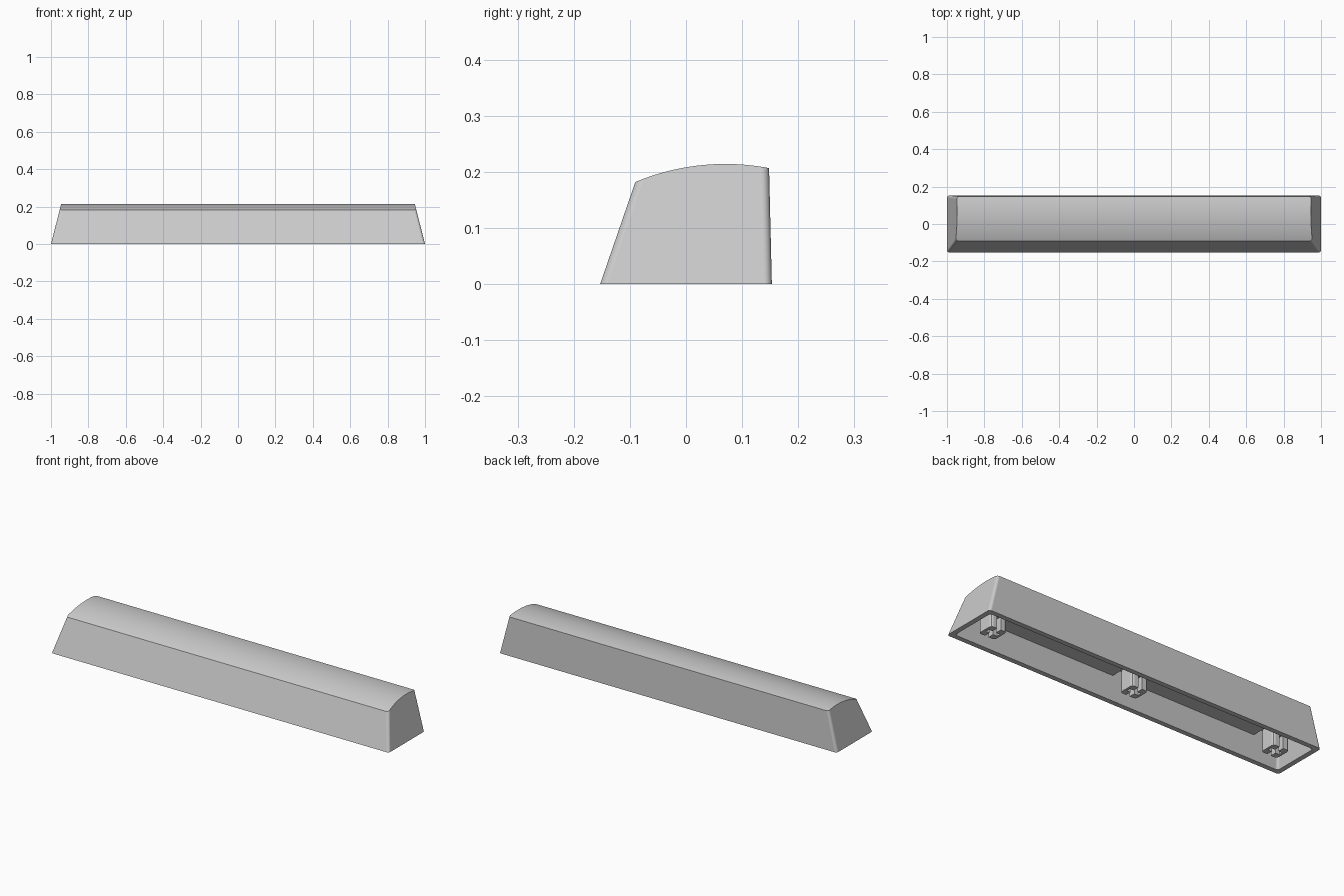
import bpy, bmesh, math

if "Cube" in bpy.data.objects:
    bpy.data.objects.remove(bpy.data.objects["Cube"])

grey = bpy.data.materials.new("light_grey_plastic")
grey.use_nodes = True
GREY = (0.6, 0.6, 0.6, 1)
grey.diffuse_color = GREY
grey.node_tree.nodes["Principled BSDF"].inputs["Base Color"].default_value = GREY


def finish(name, bm):
    bmesh.ops.recalc_face_normals(bm, faces=bm.faces[:])
    mesh = bpy.data.meshes.new(name)
    bm.to_mesh(mesh)
    bm.free()
    mesh.materials.append(grey)
    ob = bpy.data.objects.new(name, mesh)
    bpy.context.collection.objects.link(ob)
    return ob


def rounded_rect(x, y0, y1, r, steps=6):
    """Outline of a rectangle with rounded corners, counter-clockwise."""
    corners = [(x, y1), (-x, y1), (-x, y0), (x, y0)]
    pts = []
    for i, (cx, cy) in enumerate(corners):
        cx -= math.copysign(r, cx)
        cy += r if i > 1 else -r
        for k in range(steps + 1):
            a = math.pi / 2 * (i + k / steps)
            pts.append((cx + r * math.cos(a), cy + r * math.sin(a)))
    return pts


def loft(name, lower, z0, upper, z1):
    bm = bmesh.new()
    a = [bm.verts.new((x, y, z0)) for x, y in lower]
    b = [bm.verts.new((x, y, z1)) for x, y in upper]
    n = len(a)
    for i in range(n):
        j = (i + 1) % n
        bm.faces.new((a[i], a[j], b[j], b[i]))
    bm.faces.new(a[::-1])
    bm.faces.new(b)
    return finish(name, bm)


def cut(ob, cutter, operation):
    mod = ob.modifiers.new("cut", "BOOLEAN")
    mod.operation, mod.solver, mod.object = operation, "EXACT", cutter
    bpy.context.view_layer.objects.active = ob
    bpy.ops.object.modifier_apply(modifier=mod.name)
    bpy.data.objects.remove(cutter)


def smooth(ob):
    bpy.ops.object.select_all(action="DESELECT")
    ob.select_set(True)
    bpy.context.view_layer.objects.active = ob
    bpy.ops.object.shade_smooth_by_angle(angle=math.radians(30))
    mod = ob.modifiers.new("even_shading", "WEIGHTED_NORMAL")
    mod.keep_sharp = True


def front_y(z, inset=0.0):
    return -0.153 + 0.345 * z + inset


# Tapered outer body, left taller than needed
def body_outline(z, inset=0.0):
    return rounded_rect(1 - 0.255 * z - inset, front_y(z, inset),
                        0.153 - 0.024 * z - inset, 0.014)


shell = loft("key_shell", body_outline(0), 0, body_outline(0.3), 0.3)

# Convex top: keep what lies under a long cylinder
bm = bmesh.new()
bmesh.ops.create_cone(bm, cap_ends=True, segments=256, radius1=0.416,
                      radius2=0.416, depth=2.4)
for v in bm.verts:
    x, y, z = v.co
    v.co = (z, y + 0.07, x - 0.202)
cut(shell, finish("top_cutter", bm), "INTERSECT")

# Hollow underside with a flat ceiling
CEILING, POCKET = 0.108, 0.14
WALL = 0.026
cavity = loft("cavity_cutter", body_outline(-0.02, WALL), -0.02,
              body_outline(CEILING, WALL), CEILING)
cut(shell, cavity, "DIFFERENCE")

# Shallow pocket in the ceiling around each stem
STEMS = (("right", -0.852), ("centre", 0), ("left", 0.852))
for place, cx in STEMS:
    def pocket_outline(z):
        y0 = front_y(z, WALL)
        return [(cx - 0.053, y0), (cx + 0.053, y0),
                (cx + 0.053, 0.07), (cx - 0.053, 0.07)]
    pocket = loft("pocket_cutter", pocket_outline(CEILING - 0.01), CEILING - 0.01,
                  pocket_outline(POCKET), POCKET)
    cut(shell, pocket, "DIFFERENCE")
smooth(shell)

# Three mounting stems: two slotted halves below a solid root
W, D, SLOT, ARM, R = 0.047, 0.044, 0.011, 0.034, 0.013
half = [(SLOT, -D), (W - R, -D), (W - R * 0.3, -D + R * 0.3), (W, -D + R),
        (W, D - R), (W - R * 0.3, D - R * 0.3), (W - R, D), (SLOT, D),
        (SLOT, SLOT), (ARM, SLOT), (ARM, -SLOT), (SLOT, -SLOT)]
SLOT_TOP = 0.07
for place, cx in STEMS:
    for side, s in (("right", -1), ("left", 1)):
        outline = [(cx + s * x, y) for x, y in half]
        loft(f"{place}_stem_{side}_half", outline, 0, outline, SLOT_TOP)
    root = [(cx + x, y) for x, y in rounded_rect(W, -D, D, R, 3)]
    smooth(loft(f"{place}_stem_root", root, SLOT_TOP, root, POCKET + 0.01))
